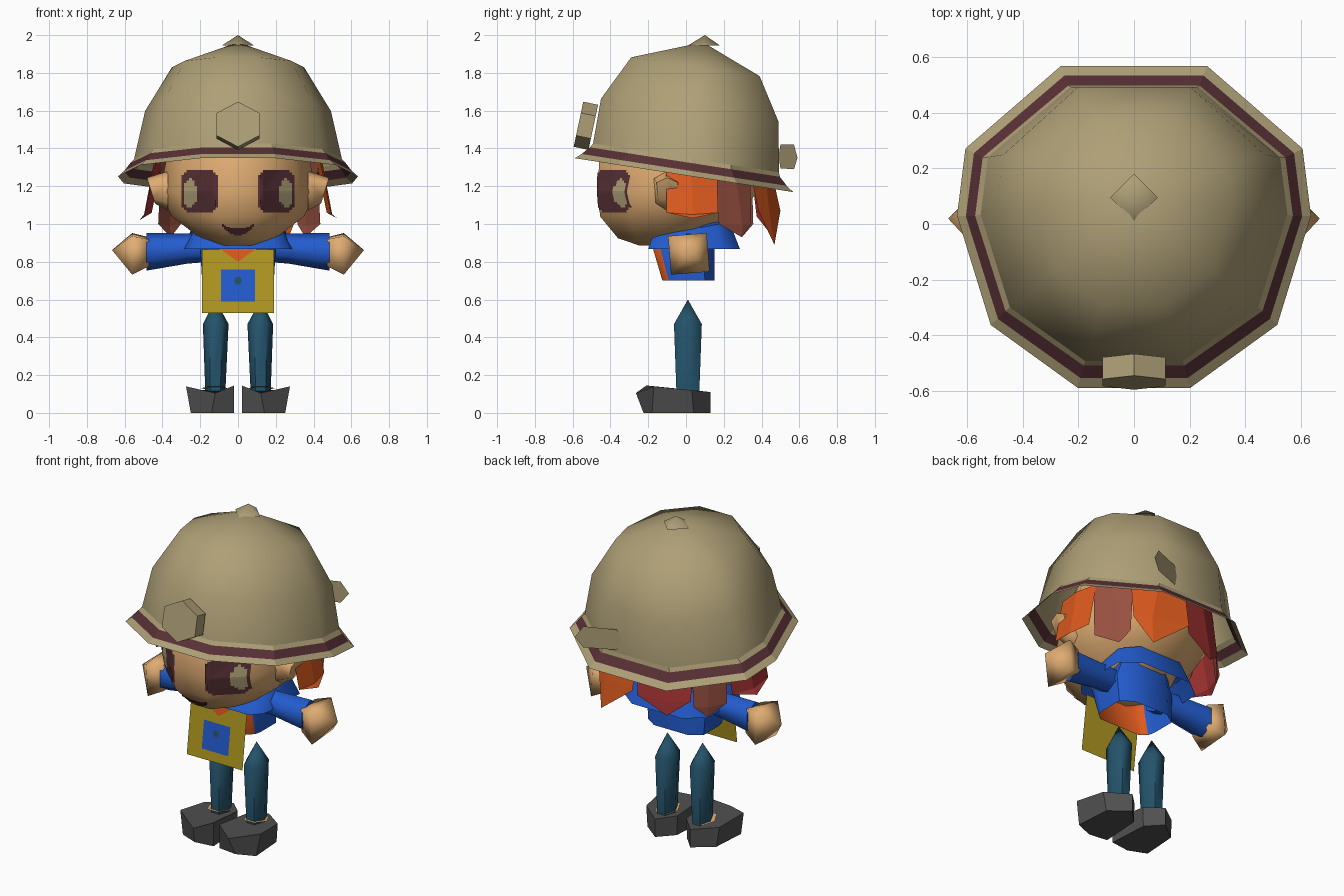
import bpy, bmesh, math
from mathutils import Vector
from mathutils.bvhtree import BVHTree

if "Cube" in bpy.data.objects:
    bpy.data.objects.remove(bpy.data.objects["Cube"])


def srgb(h):
    c = [int(h[i:i + 2], 16) / 255 for i in (0, 2, 4)]
    return [v / 12.92 if v < .04 else ((v + .055) / 1.055) ** 2.4 for v in c] + [1]


MATS = {}
for n, h in dict(tan="AE9F76", maroon="573035", skin="DFAC72", orange="DC5A1E", brown="985040", red="A83434",
                 blue="235CCF", yellow="B09820", teal="24536B", charcoal="505050").items():
    MATS[n] = bpy.data.materials.new(n)
    MATS[n].diffuse_color = srgb(h)


def make(name, verts, faces, mats, rule=None, smooth=None):
    """Mesh object; rule(face) gives the material slot."""
    bm = bmesh.new()
    vs = [bm.verts.new(v) for v in verts]
    for f in faces:
        bm.faces.new([vs[i] for i in f])
    bm.faces.index_update()
    bmesh.ops.recalc_face_normals(bm, faces=bm.faces)
    if rule:
        for f in bm.faces:
            f.material_index = rule(f)
    me = bpy.data.meshes.new(name)
    bm.to_mesh(me)
    bm.free()
    for m in mats:
        me.materials.append(MATS[m])
    ob = bpy.data.objects.new(name, me)
    bpy.context.collection.objects.link(ob)
    if smooth:
        bpy.ops.object.select_all(action='DESELECT')
        ob.select_set(True)
        bpy.context.view_layer.objects.active = ob
        bpy.ops.object.shade_smooth_by_angle(angle=math.radians(smooth))
    return ob


def loft(name, rings, mats, cap0=False, cap1=False, rule=None, smooth=None):
    """Skin rings of equal length; a one-point last ring is a tip."""
    n, verts, faces = len(rings[0]), [], []
    for r in rings:
        verts += r
    for k in range(len(rings) - 1):
        a, b = k * n, (k + 1) * n
        for i in range(n):
            j = (i + 1) % n
            faces.append((a + i, a + j, b) if len(rings[k + 1]) == 1 else (a + i, a + j, b + j, b + i))
    if cap0:
        faces.append(tuple(range(n)))
    if cap1:
        faces.append(tuple(range(len(verts) - n, len(verts))))
    return make(name, verts, faces, mats, rule, smooth)


def sym(half):
    """Closed outline from its right half, listed front to back."""
    return half + [(-x, y) for x, y in reversed(half)]


def fit(outline, w, y0, y1, z, slope=0):
    """Scale an outline to half width w and depth y0..y1, on a tilted plane."""
    mx = max(p[0] for p in outline)
    ys = [p[1] for p in outline]
    lo, hi = min(ys), max(ys)
    out = []
    for x, y in outline:
        yy = y0 + (y - lo) / (hi - lo) * (y1 - y0)
        out.append((x * w / mx, yy, z + slope * yy))
    return out


def ngon(c, ry, rz, n, axis, off=0.0):
    """Ellipse ring across the x or z axis."""
    out = []
    for i in range(n):
        a = 2 * math.pi * (i + off) / n
        u, v = ry * math.cos(a), rz * math.sin(a)
        out.append((c[0], c[1] + u, c[2] + v) if axis == 'x' else (c[0] + u, c[1] + v, c[2]))
    return out


# Helmet: tilted ten-sided brim with a painted band, and a smooth dome
deca = sym([(.2, -.585), (.51, -.36), (.63, .03), (.6, .27), (.26, .565)])
S = -.155
base = fit(deca, .55, -.492, .492, 1.35, S)
loft("helmet_brim", [fit(deca, .635, -.588, .567, 1.257, S), fit(deca, .603, -.553, .533, 1.285, S),
                     fit(deca, .57, -.508, .497, 1.327, S), base], ["tan", "maroon"],
     rule=lambda f: 1 if 10 <= f.index < 20 else 0)
loft("helmet_dome", [base, fit(deca, .492, -.45, .49, 1.605, -.13), fit(deca, .35, -.29, .39, 1.84, -.147),
                     [(0, .09, 1.962)]], ["tan"], smooth=75)

# Crown button
loft("helmet_button", [ngon((0, .095, 1.945), .085, .085, 4, 'z'), [(0, .1, 2.0)]], ["tan"], smooth=170)

# Head lamp: six-sided prism leaning back
t = math.radians(12)
lamp = []
for d in (.04, -.04):
    ring = []
    for i in range(6):
        a = math.pi / 2 + i * math.pi / 3
        u, v = .13 * math.cos(a), .122 * math.sin(a)
        ring.append((u, -.53 - d * math.cos(t) + v * math.sin(t), 1.52 + d * math.sin(t) + v * math.cos(t)))
    lamp.append(ring)
loft("head_lamp", lamp, ["tan"], True, True)

# Side tab at the back of the helmet
tab = [(.1, .49, 1.36), (.12, .5, 1.42), (.30, .572, 1.42), (.345, .59, 1.35), (.30, .572, 1.29), (.12, .5, 1.295)]
make("helmet_tab", tab, [range(6)], ["tan"])

# Head
face = sym([(.13, -.46), (.33, -.27), (.42, -.05), (.38, .2), (.15, .42)])
head = loft("head", [fit(face, .1, -.25, .03, .887), fit(face, .2, -.36, .12, .925), fit(face, .35, -.455, .27, 1.04),
                     fit(face, .415, -.465, .38, 1.17), fit(face, .375, -.46, .41, 1.36),
                     fit(face, .3, -.3, .3, 1.6)], ["skin"], True, True, smooth=60)
dg = bpy.context.evaluated_depsgraph_get()
tree = BVHTree.FromObject(head, dg)


def decal(name, x0, x1, z0, z1, nx, nz, inside, mats, rule=None):
    """Thin painted patch laid on the front of the head."""
    verts, faces = [], []
    for j in range(nz + 1):
        for i in range(nx + 1):
            x, z = x0 + (x1 - x0) * i / nx, z0 + (z1 - z0) * j / nz
            hit = tree.ray_cast(Vector((x, -2, z)), Vector((0, 1, 0)))[0]
            verts.append((x, (hit.y if hit else -.3) - .007, z))
    for j in range(nz):
        for i in range(nx):
            if inside((i + .5) / nx * 2 - 1, (j + .5) / nz * 2 - 1):
                a = j * (nx + 1) + i
                faces.append((a, a + 1, a + nx + 2, a + nx + 1))
    make(name, verts, faces, mats, rule)


for s, side in ((1, "left"), (-1, "right")):
    # Eyes with a pale iris on the outer half
    decal(side + "_eye", s * .105, s * .3, 1.06, 1.287, 14, 16,
          lambda u, v: abs(u) ** 3.2 + abs(v) ** 3.2 < 1.1, ["maroon", "tan"],
          lambda f: 1 if ((abs(f.calc_center_median().x) - .254) / .038) ** 2
          + ((f.calc_center_median().z - 1.163) / .075) ** 2 < 1 else 0)
    # Ears, tapering outward
    ear = [(-.1, 1.07), (-.04, 1.11), (-.03, 1.24), (-.1, 1.28), (-.17, 1.24), (-.16, 1.11)]
    loft(side + "_ear", [[(s * .37, y, z) for y, z in ear],
                         [(s * (.44 + (z - 1.07) * .2), -.1 + (y + .1) * .8, 1.18 + (z - 1.18) * .65) for y, z in ear]],
         ["skin"], True, True, smooth=80)
    # Sleeves and hands
    loft(side + "_sleeve", [ngon((s * .15, 0, .875), .08, .075, 6, 'x', .5),
                            ngon((s * .27, .01, .87), .08, .08, 6, 'x', .5),
                            ngon((s * .485, .015, .853), .095, .1, 6, 'x', .5)], ["blue"], True, True, smooth=75)
    loft(side + "_hand", [ngon((s * .47, .015, .853), .1, .1, 4, 'x', .55),
                          ngon((s * .56, .015, .842), .145, .145, 4, 'x', .55),
                          [(s * .667, .02, .862)]], ["skin"], True, smooth=170)
    # Legs with pointed tops
    loft(side + "_leg", [ngon((s * .12, .01, .11), .053, .07, 6, 'z'), ngon((s * .118, .01, .47), .068, .085, 6, 'z'),
                         [(s * .12, .01, .6)]], ["teal"], True, smooth=65)
    # Shoes with a pointed heel and sloping top
    sole = [(.12, .13), (.035, .04), (.02, -.21), (.14, -.225), (.25, -.18), (.235, .04)]
    top = [(.12, .13, .11), (.03, .04, .12), (.02, -.21, .145), (.12, -.265, .105), (.275, -.17, .14), (.25, .03, .12)]
    loft(side + "_shoe", [[(s * x, y, 0) for x, y in sole], [(s * x, y, z) for x, y, z in top]],
         ["charcoal"], True, True)
    cuff = [(x, y, .131 - .113 * y) for x, y, z in ngon((s * .125, 0, 0), .07, .085, 6, 'z')]
    make(side + "_ankle_skin", cuff, [range(6)], ["skin"])

# Smiling mouth
decal("mouth", -.085, .085, .94, 1.0, 16, 8,
      lambda u, v: 1.6 * u * u - 1 < v < .8 * u * u + .2, ["maroon"])

# Hair: pointed locks hanging below the helmet; start, end, tip angle, side and tip heights, flare
locks = [(-14, 22, 4, 1.06, 1.03, .09, "orange"), (20, 50, 40, 1.0, .93, .03, "brown"),
         (48, 90, 62, 1.07, .89, .1, "orange"), (88, 130, 112, 1.04, .95, .05, "red"),
         (128, 156, 140, 1.0, .93, .03, "brown"), (154, 194, 174, 1.06, 1.02, .09, "red")]


def around(deg, grow, z):
    a = math.radians(deg)
    return ((.435 + grow) * math.cos(a), (.43 + grow) * math.sin(a), z)


for k, (a0, a1, at, zs, zt, fl, col) in enumerate(locks):
    m = (a0 + a1) / 2
    pts = [around(a, .01, 1.34) for a in (a0, m, a1)]
    pts += [around(a, .02 + fl * .5, z) for a, z in ((a0 + 2, zs), (at, zs - .01), (a1 - 2, zs))]
    pts.append(around(at, fl, zt))
    make("hair_lock_%d" % (k + 1), pts, [(0, 1, 4, 3), (1, 2, 5, 4), (3, 4, 6), (4, 5, 6)], [col])

# Shirt body, open below, with a slanted orange chest
body = sym([(.15, -.17), (.19, -.13), (.2, -.08), (.2, .1), (.12, .16)])
loft("shirt", [fit(body, .19, -.125, .15, .7), fit(body, .2, -.175, .15, .87), fit(body, .17, -.15, .15, .96)],
     ["blue", "orange"], rule=lambda f: 1 if f.calc_center_median().y < -.115 else 0, smooth=50)

# Flared collar, higher at the back
loft("collar", [fit(body, .285, -.2, .285, .868), fit(body, .24, -.18, .23, .965, .2),
                fit(body, .13, -.12, .16, 1.0, .2)], ["blue"], smooth=50)


# Apron bib slanting forward, with notched neckline, kerchief, pocket and button
def bib_pt(x, z, lift=0.0):
    return (x, -.184 - (.865 - z) * .13 - lift, z)


make("bib", [bib_pt(x, z) for x, z in ((-.19, .53), (.19, .53), (.19, .865), (.09, .865), (0, .80), (-.09, .865),
                                       (-.19, .865))], [range(7)], ["yellow"])
make("kerchief", [bib_pt(x, z, -.003) for x, z in ((-.1, .87), (.1, .87), (0, .795))], [range(3)], ["orange"])
make("pocket", [bib_pt(x, z, .005) for x, z in ((-.09, .59), (.09, .59), (.09, .76), (-.09, .76))], [range(4)],
     ["blue"])
make("pocket_button", [bib_pt(.022 * math.cos(i * math.pi / 4), .7 + .022 * math.sin(i * math.pi / 4), .009)
                       for i in range(8)], [range(8)], ["teal"])

for m in bpy.data.materials:
    if m.users and not m.is_grease_pencil:
        m.use_nodes = True
        m.node_tree.nodes["Principled BSDF"].inputs["Base Color"].default_value = m.diffuse_color
